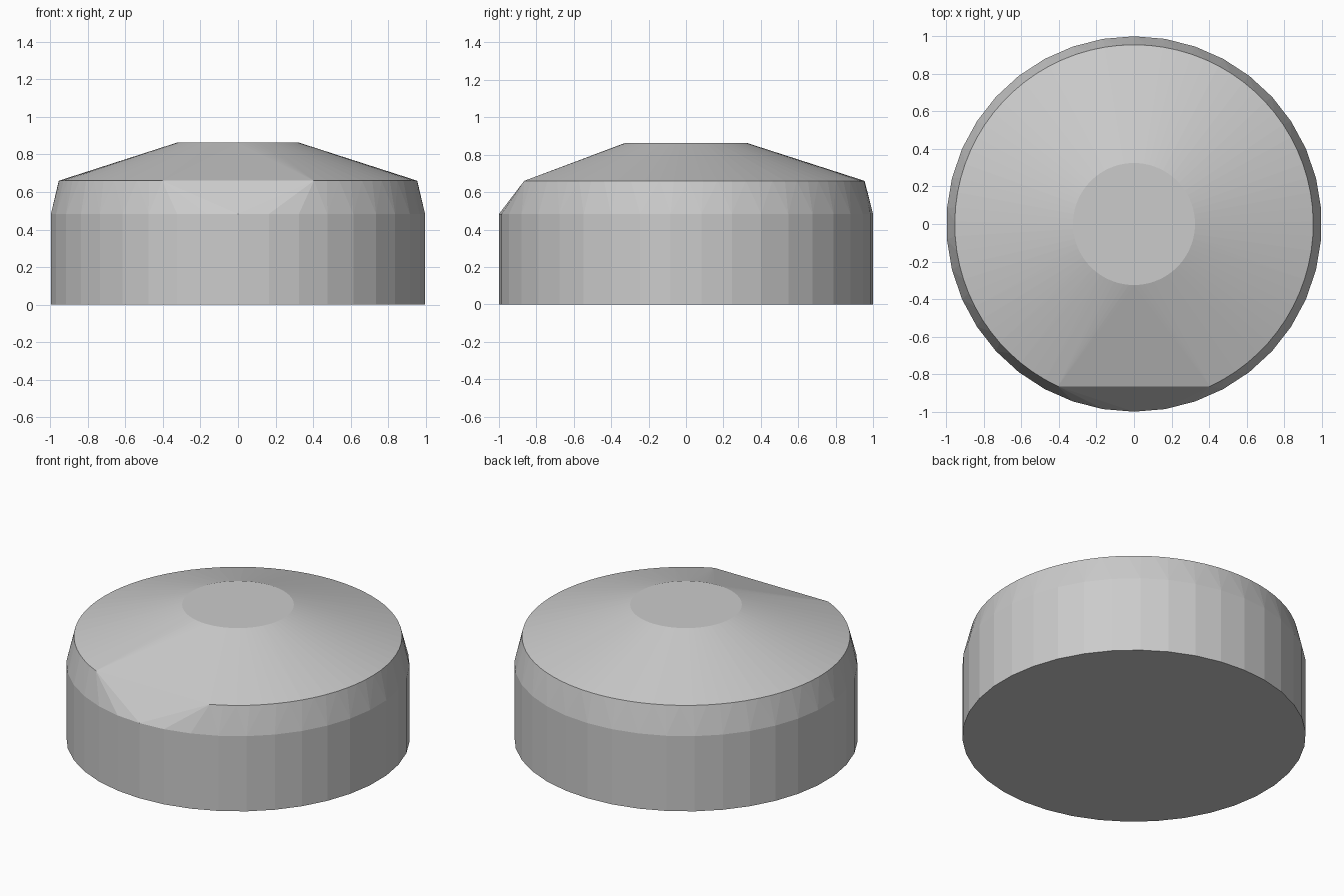
import bpy, bmesh
from math import sin, cos, pi, acos

if "Cube" in bpy.data.objects:
    bpy.data.objects.remove(bpy.data.objects["Cube"])

bm = bmesh.new()

def arc(radius, z, count, gap=0.0):
    """Ring of points starting at the front; gap leaves a straight front chord."""
    n = count if gap == 0 else count + 1
    for i in range(n):
        a = gap + (2 * pi - 2 * gap) * i / count
        bm.verts.new((radius * sin(a), -radius * cos(a), z))

# base and shoulder of the 38-sided drum
arc(1.0, 0.0, 38)
arc(1.0, 0.483, 38)
# upper rim, cut straight across the front
arc(0.955, 0.66, 66, acos(0.865 / 0.955))
# flat top disc
arc(0.325, 0.863, 76)

# faceted skin over all rings
bmesh.ops.convex_hull(bm, input=bm.verts[:])
bmesh.ops.dissolve_limit(bm, angle_limit=0.005, verts=bm.verts[:], edges=bm.edges[:])
bmesh.ops.recalc_face_normals(bm, faces=bm.faces[:])

mesh = bpy.data.meshes.new("domed_cap")
bm.to_mesh(mesh)
bm.free()
cap = bpy.data.objects.new("domed_cap", mesh)
bpy.context.collection.objects.link(cap)
